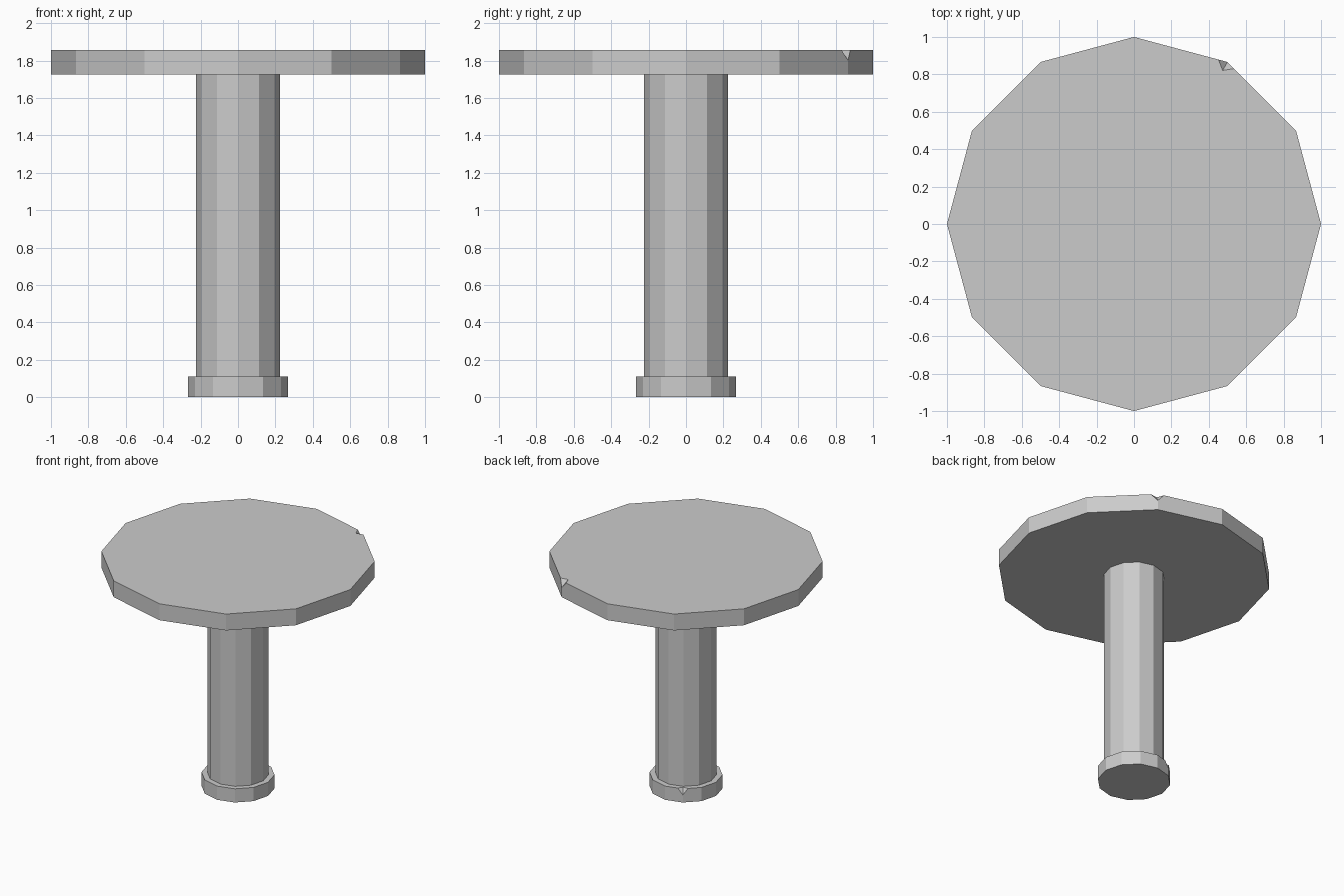
import bpy, bmesh, math
from mathutils import Vector

cube = bpy.data.objects.get("Cube")
if cube:
    bpy.data.objects.remove(cube, do_unlink=True)

SIDES = 12

# Single plain grey material
grey = bpy.data.materials.new("stone grey")
grey.use_nodes = True
COLOUR = (0.6, 0.6, 0.6, 1.0)
grey.diffuse_color = COLOUR
grey.node_tree.nodes["Principled BSDF"].inputs["Base Color"].default_value = COLOUR


def ring(radius, z):
    return [Vector((radius * math.cos(math.tau * i / SIDES),
                    radius * math.sin(math.tau * i / SIDES), z)) for i in range(SIDES)]


def prism(name, radius, bottom, top, chip=None):
    """Twelve-sided drum; chip = (corner index, width, inset, depth) breaks one top corner."""
    bm = bmesh.new()
    low = [bm.verts.new(p) for p in ring(radius, bottom)]
    points = ring(radius, top)
    high = [bm.verts.new(p) for p in points]
    corner = chip[0] if chip else None
    if chip:
        _, width, inset, depth = chip
        p = points[corner]
        before, after = points[corner - 1], points[(corner + 1) % SIDES]
        a = bm.verts.new(p + (before - p).normalized() * width)
        b = bm.verts.new(p + (after - p).normalized() * width)
        inner = bm.verts.new(p - Vector((p.x, p.y, 0)).normalized() * inset)
        down = bm.verts.new(p - Vector((0, 0, depth)))
        bm.faces.new((a, inner, down))
        bm.faces.new((inner, b, down))

    # Side walls, bending around the chip where there is one
    for i in range(SIDES):
        j = (i + 1) % SIDES
        left = [b, down] if i == corner else [high[i]]
        right = [down, a] if j == corner else [high[j]]
        bm.faces.new([low[i], low[j]] + right + left)

    # Flat caps
    rim = []
    for i in range(SIDES):
        rim += [a, inner, b] if i == corner else [high[i]]
    bm.faces.new(rim)
    bm.faces.new(low[::-1])
    if chip:
        bm.verts.remove(high[corner])
    bmesh.ops.recalc_face_normals(bm, faces=bm.faces[:])

    mesh = bpy.data.meshes.new(name)
    bm.to_mesh(mesh)
    bm.free()
    mesh.materials.append(grey)
    obj = bpy.data.objects.new(name, mesh)
    bpy.context.collection.objects.link(obj)
    return obj


# Foot, column and round slab
prism("foot", 0.267, 0.0, 0.11, chip=(4, 0.038, 0.03, 0.05))
prism("column", 0.224, 0.10, 1.73)
prism("table_top", 1.0, 1.725, 1.857, chip=(2, 0.05, 0.052, 0.055))
